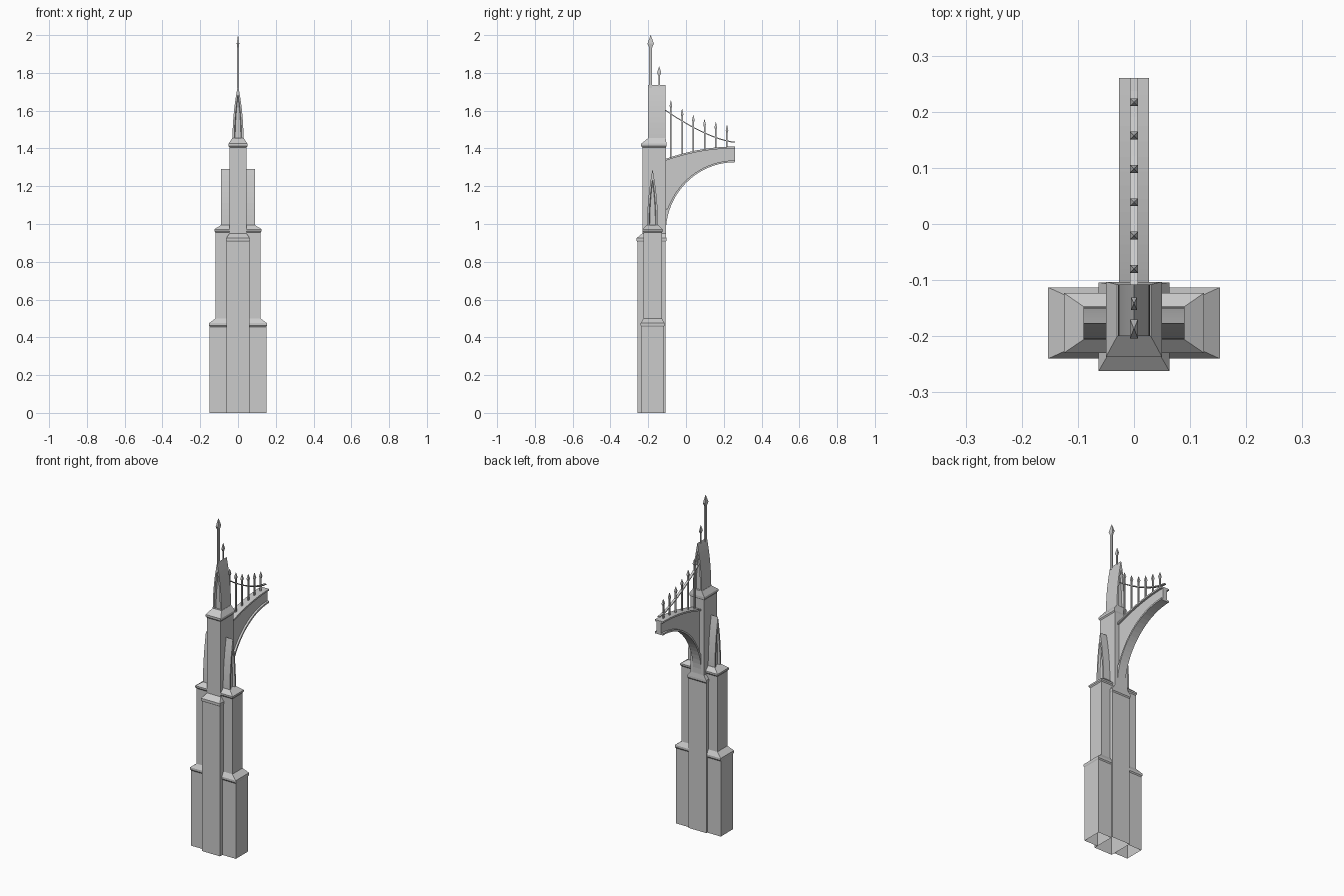
import bpy, bmesh, math

cube = bpy.data.objects.get("Cube")
if cube:
    bpy.data.objects.remove(cube, do_unlink=True)

stone = bpy.data.materials.new("grey_stone")
stone.use_nodes = True
stone.diffuse_color = (0.6, 0.6, 0.6, 1)
stone.node_tree.nodes["Principled BSDF"].inputs["Base Color"].default_value = (0.6, 0.6, 0.6, 1)


def loft(name, rings, cap_start=True, cap_end=True):
    """Skin a row of equal-length point rings into one mesh object."""
    bm = bmesh.new()
    loops = [[bm.verts.new(p) for p in ring] for ring in rings]
    n = len(rings[0])
    for a, b in zip(loops, loops[1:]):
        for i in range(n):
            j = (i + 1) % n
            bm.faces.new((a[i], a[j], b[j], b[i]))
    if cap_start:
        bm.faces.new(loops[0][::-1])
    if cap_end:
        bm.faces.new(loops[-1])
    bmesh.ops.recalc_face_normals(bm, faces=bm.faces)
    mesh = bpy.data.meshes.new(name)
    bm.to_mesh(mesh)
    bm.free()
    mesh.materials.append(stone)
    obj = bpy.data.objects.new(name, mesh)
    bpy.context.collection.objects.link(obj)
    return obj


def rect(x0, x1, y0, y1, z):
    return [(x0, y0, z), (x1, y0, z), (x1, y1, z), (x0, y1, z)]


def arch(half, z0, height, steps=10):
    """Pointed arch outline as (across, z) pairs."""
    right = [(half * (1 - (i / steps) ** 2), z0 + height * i / steps) for i in range(steps + 1)]
    return right + [(-u, z) for u, z in right[-2::-1]]


def spear(name, y, z0, z_head, z_top, rod, head):
    """Square rod with a diamond head; rod and head are (half x, half y)."""
    z_mid = z_head + 0.3 * (z_top - z_head)
    sizes = [(rod, z0), (rod, z_head), (head, z_mid), ((0.0004, 0.0004), z_top)]
    loft(name, [rect(-s[0], s[0], y - s[1], y + s[1], z) for s, z in sizes])


# Central pier: half width, front, back, height (open underneath)
pier = [(.06, -.258, -.109, 0), (.06, -.258, -.109, .905), (.063, -.262, -.104, .912),
        (.063, -.262, -.104, .925), (.045, -.231, -.107, .95), (.045, -.231, -.107, 1.405),
        (.05, -.237, -.103, 1.412), (.05, -.237, -.103, 1.425), (.03, -.2, -.108, 1.455)]
loft("central_pier", [rect(-w, w, a, b, z) for w, a, b, z in pier], cap_start=False)

# Side piers with two sloped ledges, each topped by a pointed gable
wing = [(.15, -.235, -.118, 0), (.15, -.235, -.118, .455), (.153, -.24, -.113, .462),
        (.153, -.24, -.113, .475), (.12, -.225, -.128, .5), (.12, -.225, -.128, .955),
        (.125, -.23, -.123, .962), (.125, -.23, -.123, .972), (.09, -.206, -.147, .995)]
outer = arch(.029, .99, .3)
inner = arch(.019, .99, .25)
deep = arch(.015, .99, .235)
for side, s in (("left", 1), ("right", -1)):
    loft(side + "_pier",
         [rect(s * (.06 if z < .9 else .04), s * w, a, b, z) for w, a, b, z in wing],
         cap_start=False)
    steps = [(.04, outer), (.09, outer), (.09, inner), (.078, deep)]
    loft(side + "_gable", [[(s * d, -.177 + u, z) for u, z in prof] for d, prof in steps])

# Top gable with a recessed panel front and back
outer = arch(.029, 1.45, .287)
inner = arch(.019, 1.45, .24)
deep = arch(.015, 1.45, .225)
steps = [(-.188, deep), (-.2, inner), (-.2, outer), (-.108, outer), (-.108, inner), (-.12, deep)]
loft("top_gable", [[(u, d, z) for u, z in prof] for d, prof in steps])


# Flying buttress: flanged section swept along a quarter arch
def top_z(y):
    return 1.41 - .065 * ((.26 - y) / .367) ** 2


def beam_ring(a):
    y = .26 - .367 * math.cos(a)
    low = .955 + .372 * math.sin(a)
    high = top_z(y)
    low_in = low + min(.1, .01 / max(math.sin(a), .01))
    high_in = high - .01
    half = [(.027, low), (.027, low_in), (.015, low_in), (.015, high_in), (.027, high_in), (.027, high)]
    return [(x, y, z) for x, z in half] + [(-x, y, z) for x, z in half[::-1]]


loft("flying_buttress", [beam_ring(math.pi / 2 * i / 20) for i in range(21)])

# Sagging rail above the buttress
rail = []
for i in range(17):
    t = 1 - i / 16
    y, z = .26 - .37 * t, 1.43 + .17 * t ** 1.5
    rail.append([(-.007, y, z), (.007, y, z), (.007, y, z + .006), (-.007, y, z + .006)])
loft("rail", rail)

# Railing spears on the buttress
for i, top in enumerate((1.655, 1.61, 1.578, 1.555, 1.54, 1.525)):
    y = -.08 + .0594 * i
    spear("railing_spear_%d" % (i + 1), y, top_z(y) - .008, top - .04, top, (.004, .004), (.007, .007))

# Finials on the top gable
spear("tall_finial", -.187, 1.72, 1.935, 2.0, (.004, .008), (.007, .017))
spear("short_finial", -.142, 1.72, 1.785, 1.835, (.003, .004), (.005, .011))
